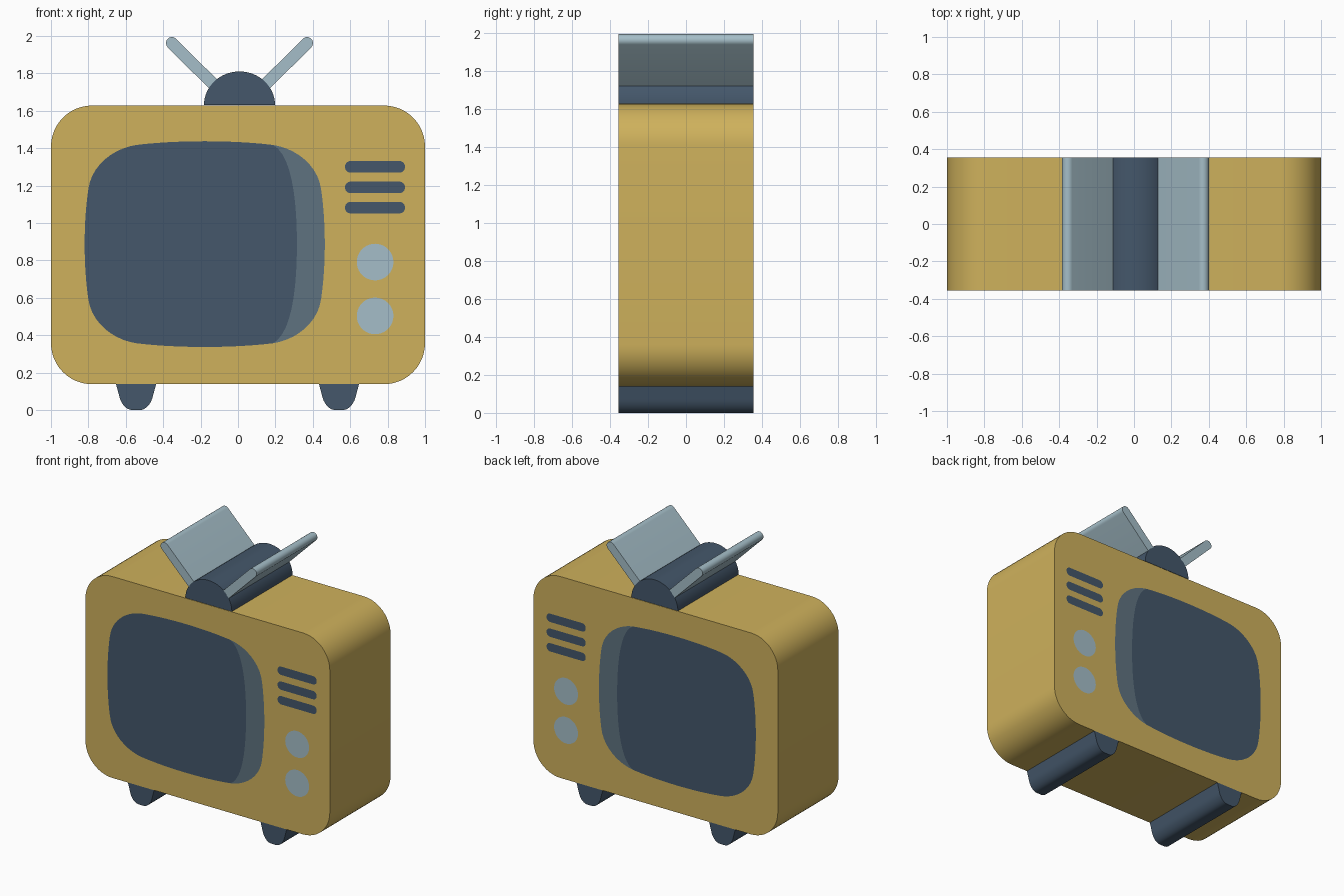
import bpy, bmesh
from math import sin, cos, pi, radians
from mathutils import Vector, Matrix

if "Cube" in bpy.data.objects:
    bpy.data.objects.remove(bpy.data.objects["Cube"])

DEPTH = 0.355


def material(name, rgb):
    m = bpy.data.materials.new(name)
    m.diffuse_color = (*rgb, 1)
    m.use_nodes = True
    m.node_tree.nodes["Principled BSDF"].inputs["Base Color"].default_value = m.diffuse_color
    return m


YELLOW = material("casing_yellow", (0.62, 0.44, 0.107))
NAVY = material("navy", (0.058, 0.095, 0.145))
GLARE = material("glare_grey", (0.114, 0.171, 0.216))
PALE = material("pale_blue", (0.376, 0.515, 0.578))


def extrude(name, loops, mat):
    """Fill front-view (x, z) outlines, inner loops become holes, extrude in depth."""
    cu = bpy.data.curves.new(name, 'CURVE')
    cu.dimensions, cu.fill_mode, cu.extrude = '2D', 'BOTH', DEPTH
    for loop in loops:
        sp = cu.splines.new('POLY')
        sp.points.add(len(loop) - 1)
        for p, (x, z) in zip(sp.points, loop):
            p.co = (x, z, 0, 1)
        sp.use_cyclic_u = True
    tmp = bpy.data.objects.new(name + "_outline", cu)
    bpy.context.collection.objects.link(tmp)
    dg = bpy.context.evaluated_depsgraph_get()
    me = bpy.data.meshes.new_from_object(tmp.evaluated_get(dg))
    bpy.data.objects.remove(tmp)
    me.transform(Matrix.Rotation(pi / 2, 4, 'X'))
    bm = bmesh.new()
    bm.from_mesh(me)
    bmesh.ops.remove_doubles(bm, verts=bm.verts, dist=1e-5)
    bmesh.ops.recalc_face_normals(bm, faces=bm.faces)
    bm.to_mesh(me)
    bm.free()
    me.materials.clear()
    me.materials.append(mat)
    ob = bpy.data.objects.new(name, me)
    bpy.context.collection.objects.link(ob)
    bpy.ops.object.select_all(action='DESELECT')
    ob.select_set(True)
    bpy.context.view_layer.objects.active = ob
    bpy.ops.object.shade_smooth_by_angle(angle=radians(35))
    return ob


def arc(cx, cz, rx, rz, a0, a1, n=12):
    return [(cx + rx * cos(radians(a0 + (a1 - a0) * i / n)),
             cz + rz * sin(radians(a0 + (a1 - a0) * i / n))) for i in range(n + 1)]


def rounded_rect(x0, x1, z0, z1, r):
    return (arc(x1 - r, z1 - r, r, r, 90, 0) + arc(x1 - r, z0 + r, r, r, 0, -90)
            + arc(x0 + r, z0 + r, r, r, 270, 180) + arc(x0 + r, z1 - r, r, r, 180, 90))


def bezier(a, b, c, d, n=10):
    pts = []
    for i in range(n + 1):
        t = i / n
        s = 1 - t
        pts.append(tuple(s**3 * p + 3 * s * s * t * q + 3 * s * t * t * u + t**3 * v
                         for p, q, u, v in zip(a, b, c, d)))
    return pts


def clean(loop):
    out = []
    for p in loop:
        if not out or (Vector(p) - Vector(out[-1])).length > 1e-4:
            out.append(p)
    if (Vector(out[0]) - Vector(out[-1])).length < 1e-4:
        out.pop()
    return out


def flip_z(pts):
    return [(x, -z) for x, z in reversed(pts)]


def flip_x(pts):
    return [(-x, z) for x, z in reversed(pts)]


def place(pts, cx, cz):
    return clean([(x + cx, z + cz) for x, z in pts])


# Screen outline: bulging rounded rectangle around its own centre
top = bezier((0, .55), (.14, .55), (.27, .542), (.365, .53))
side = (bezier((.365, .53), (.49, .512), (.605, .42), (.622, .295))
        + bezier((.622, .295), (.636, .2), (.642, .1), (.642, 0)))
right_side = side + flip_z(side)
inner = bezier((.365, .53), (.46, .48), (.493, .26), (.493, 0))
inner = inner + flip_z(inner)
left_half = flip_x(top + right_side + flip_z(top))
C = (-0.178, 0.887)
screen_hole = place(top + right_side + flip_z(top) + left_half, *C)
pane = place(top + inner + flip_z(top) + left_half, *C)
glare = place(right_side + inner[::-1], *C)

# Vents and knobs
vents = [clean(rounded_rect(.572, .893, z - .031, z + .031, .0305)) for z in (1.30, 1.19, 1.082)]
knobs = [clean(arc(.733, z, .098, .098, 0, 360, 40)) for z in (.791, .503)]

# Casing with openings, and flush inserts
casing = clean(rounded_rect(-1, 1, .138, 1.628, .22))
extrude("casing", [casing, screen_hole] + vents + knobs, YELLOW)
extrude("screen", [pane], NAVY)
extrude("screen_glare", [glare], GLARE)
for i, v in enumerate(vents):
    extrude(f"vent_{i + 1}", [v], NAVY)
for i, k in enumerate(knobs):
    extrude(f"knob_{i + 1}", [k], PALE)

# Feet
foot = bezier((.09, .075), (.08, .03), (.05, 0), (.02, 0))
foot = [(.107, .138)] + foot + flip_x(foot) + [(-.107, .138)]
for name, cx in (("left_foot", -.545), ("right_foot", .54)):
    extrude(name, [place(foot, cx, 0)], NAVY)

# Antenna base dome and two rods
extrude("antenna_base", [arc(.008, 1.63, .19, .18, 0, 180, 32)], NAVY)
rod = arc(.361, 1.962, .032, .032, 135, -45) + [(.161, 1.717), (.143, 1.745), (.118, 1.765)]
extrude("right_antenna", [place(rod, .008, 0)], PALE)
extrude("left_antenna", [place(flip_x(rod), .008, 0)], PALE)
